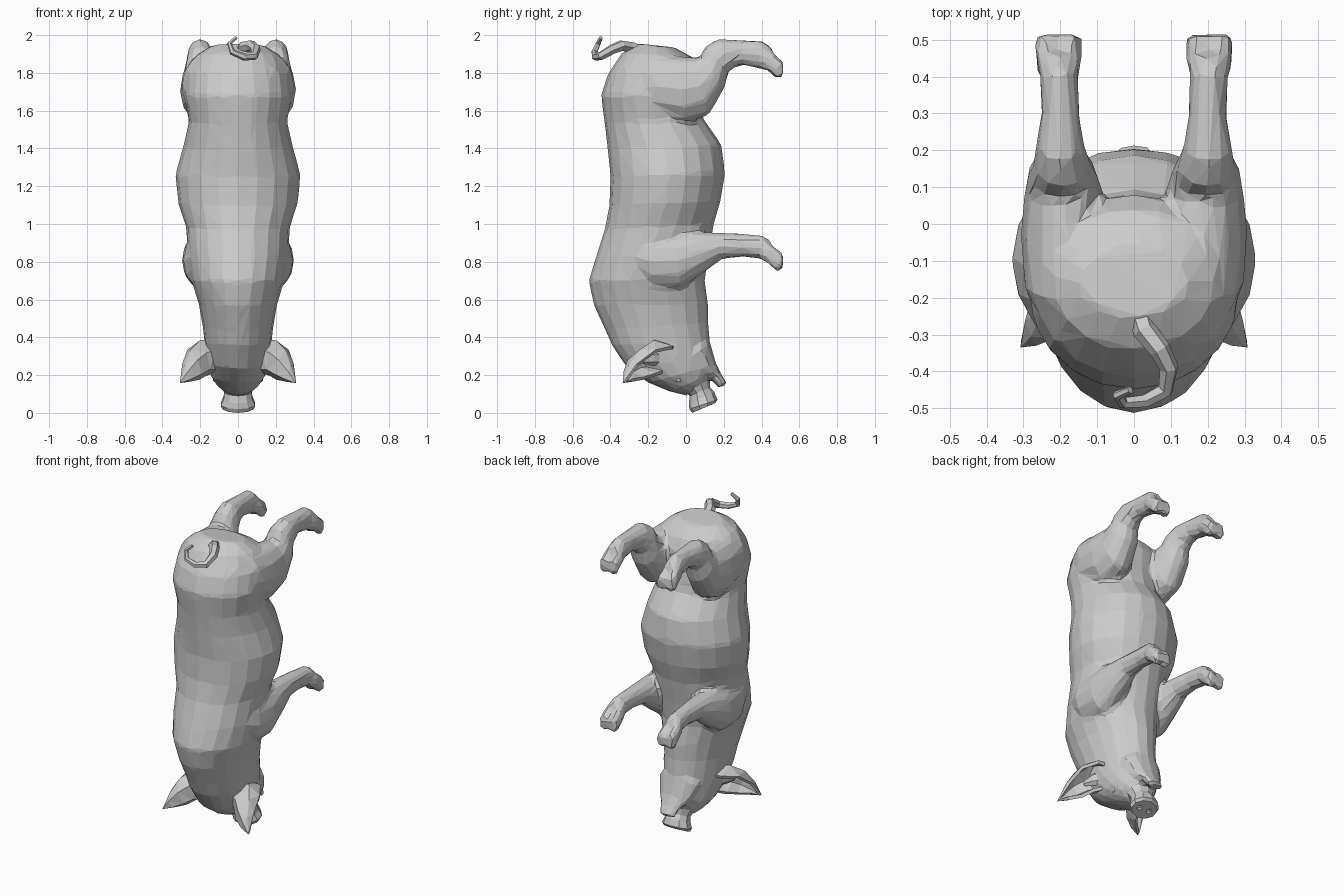
import bpy, bmesh, math
from mathutils import Vector


def make_object(name, bm, mirror=False):
    bmesh.ops.recalc_face_normals(bm, faces=bm.faces)
    mesh = bpy.data.meshes.new(name)
    bm.to_mesh(mesh)
    bm.free()
    ob = bpy.data.objects.new(name, mesh)
    bpy.context.collection.objects.link(ob)
    if mirror:
        mod = ob.modifiers.new("mirror", 'MIRROR')
        mod.use_mirror_merge = False
    return ob


def loft(bm, rings, sides, flip=1):
    """Skin rings given as (back y, back z, belly y, belly z, centre x, half width)."""
    rows = []
    for ya, za, yb, zb, xc, w in rings:
        a, b = Vector((xc * flip, ya, za)), Vector((xc * flip, yb, zb))
        row = []
        for i in range(sides):
            t = 2 * math.pi * i / sides
            row.append(bm.verts.new((a + b) / 2 + (a - b) / 2 * math.cos(t)
                                    + Vector((w * math.sin(t), 0, 0))))
        rows.append(row)
    for r, q in zip(rows, rows[1:]):
        for i in range(sides):
            j = (i + 1) % sides
            bm.faces.new((r[i], r[j], q[j], q[i]))
    bm.faces.new(rows[0])
    bm.faces.new(rows[-1])


def centred(rows):
    return [(a, b, c, d, 0, w) for a, b, c, d, w in rows]


# Torso, neck and head, rump at the top
body_rows = [
    (-.25, 1.955, -.06, 1.935, .14), (-.34, 1.905, .04, 1.88, .225),
    (-.415, 1.79, .08, 1.80, .272), (-.45, 1.68, .07, 1.68, .285),
    (-.43, 1.53, .09, 1.56, .26), (-.415, 1.40, .187, 1.42, .29),
    (-.40, 1.25, .207, 1.27, .332), (-.405, 1.10, .182, 1.12, .317),
    (-.43, .97, .147, 1.0, .275), (-.475, .83, .12, .85, .265),
    (-.515, .70, .10, .70, .245), (-.488, .57, .117, .58, .207),
    (-.428, .44, .117, .48, .187), (-.395, .36, .127, .38, .178),
    (-.31, .235, .13, .31, .165), (-.20, .16, .14, .25, .148),
    (-.09, .115, .13, .20, .118), (.0, .09, .12, .16, .078)]
bm = bmesh.new()
loft(bm, centred(body_rows), 20)

# Lower jaw, parted from the snout
loft(bm, centred([(-.02, .28, .125, .38, .145), (.06, .21, .16, .26, .11),
                  (.13, .185, .19, .20, .07), (.168, .13, .223, .152, .054)]), 10)

# Legs: thigh or shoulder, shank, and a cloven hoof
rear_rows = [
    (-.33, 1.84, -.29, 1.64, .15, .08), (-.20, 1.90, -.15, 1.56, .175, .122),
    (-.05, 1.89, -.01, 1.53, .185, .123), (.04, 1.885, .12, 1.575, .19, .108),
    (.07, 1.88, .205, 1.72, .195, .094), (.10, 1.94, .222, 1.80, .195, .078),
    (.17, 1.98, .257, 1.83, .20, .066), (.30, 1.975, .30, 1.84, .20, .052),
    (.41, 1.97, .395, 1.82, .203, .052), (.465, 1.92, .43, 1.81, .205, .054)]
front_rows = [
    (-.33, .92, -.30, .75, .15, .08), (-.20, .955, -.18, .655, .178, .112),
    (-.05, .96, -.03, .655, .19, .107), (.06, .96, .10, .745, .193, .086),
    (.18, .955, .19, .815, .195, .064), (.30, .95, .30, .825, .20, .052),
    (.41, .94, .39, .815, .203, .052), (.455, .905, .43, .80, .205, .054)]
for side in (-1, 1):
    for rows, dz in ((rear_rows, 0), (front_rows, -1.02)):
        loft(bm, rows, 12, side)
        for x in (.173, .237):
            loft(bm, [(.43, 1.925 + dz, .40, 1.83 + dz, x, .028),
                      (.475, 1.895 + dz, .445, 1.80 + dz, x, .033),
                      (.513, 1.868 + dz, .475, 1.765 + dz, x, .033),
                      (.517, 1.858 + dz, .512, 1.775 + dz, x, .031)], 8, side)
body = make_object("body_and_legs", bm)

# Fuse the body parts into one skin, then reduce to coarse flat facets
fuse = body.modifiers.new("fuse", 'REMESH')
fuse.mode, fuse.voxel_size = 'VOXEL', .013
soft = body.modifiers.new("soften", 'SMOOTH')
soft.factor, soft.iterations = .5, 9
body.modifiers.new("facets", 'DECIMATE').ratio = .028

# Snout with flared disc and two nostril hollows
bm = bmesh.new()
loft(bm, centred([(-.03, .13, .125, .19, .095), (.02, .09, .128, .135, .076),
                  (.015, .05, .15, .11, .08), (.018, .02, .167, .07, .096),
                  (.033, .0, .155, .052, .086)]), 10)
snout = make_object("snout", bm)
bm = bmesh.new()
for side in (-1, 1):
    geo = bmesh.ops.create_icosphere(bm, subdivisions=1, radius=.02)
    bmesh.ops.translate(bm, verts=geo["verts"], vec=(side * .035, .095, .026))
cutter = make_object("nostril_cutter", bm)
cutter.hide_render = True
cut = snout.modifiers.new("nostrils", 'BOOLEAN')
cut.operation, cut.object = 'DIFFERENCE', cutter
bpy.context.view_layer.objects.active = snout
bpy.ops.object.modifier_apply(modifier=cut.name)
bpy.data.objects.remove(cutter)

# Ears: cupped leaves, open to the outside, narrowing to a tip
ear_rows = [
    [(.13, -.06, .35), (.13, -.15, .385), (.12, -.24, .33), (.12, -.22, .23), (.13, -.12, .21)],
    [(.21, -.07, .355), (.20, -.17, .385), (.165, -.265, .32), (.15, -.25, .23), (.17, -.16, .195)],
    [(.268, -.16, .335), (.25, -.245, .335), (.215, -.31, .28), (.185, -.29, .21), (.205, -.23, .175)],
    [(.295, -.26, .26), (.28, -.305, .25), (.265, -.33, .22), (.245, -.32, .18), (.255, -.285, .165)]]
bm = bmesh.new()
grid = [[bm.verts.new(p) for p in row] for row in ear_rows]
for r, q in zip(grid, grid[1:]):
    for i in range(4):
        bm.faces.new((r[i], r[i + 1], q[i + 1], q[i]))
tip = bm.verts.new((.308, -.335, .158))
for i in range(4):
    bm.faces.new((grid[-1][i], grid[-1][i + 1], tip))
bmesh.ops.triangulate(bm, faces=bm.faces)
ears = make_object("ears", bm)
ears.modifiers.new("thickness", 'SOLIDIFY').thickness = .02
ears.modifiers.new("mirror", 'MIRROR').use_mirror_merge = False

# Inner ear folds
bm = bmesh.new()
loft(bm, [(-.10, .33, -.12, .25, .12, .03), (-.16, .33, -.18, .25, .16, .022),
          (-.22, .30, -.23, .26, .185, .012)], 6)
make_object("inner_ear_folds", bm, mirror=True)

# Eyes with a brow ridge above each
bm = bmesh.new()
geo = bmesh.ops.create_icosphere(bm, subdivisions=2, radius=.022)
bmesh.ops.translate(bm, verts=geo["verts"], vec=(.112, -.04, .18))
loft(bm, [(-.075, .20, -.06, .205, .122, .01), (-.07, .17, -.053, .178, .116, .014),
          (-.045, .15, -.035, .163, .10, .012)], 6)
make_object("eyes", bm, mirror=True)

# Curly tail, tapering to its tip
tail_path = [(.01, -.22, 1.90), (.03, -.29, 1.935), (.07, -.34, 1.945), (.095, -.39, 1.925),
             (.085, -.45, 1.89), (.03, -.48, 1.885), (-.03, -.485, 1.91),
             (-.045, -.465, 1.955), (-.01, -.45, 1.987)]
curve = bpy.data.curves.new("tail", 'CURVE')
curve.dimensions = '3D'
curve.bevel_depth, curve.bevel_resolution, curve.use_fill_caps = .036, 1, True
line = curve.splines.new('POLY')
line.points.add(len(tail_path) - 1)
for i, (pt, p) in enumerate(zip(line.points, tail_path)):
    pt.co = (*p, 1)
    pt.radius = 1 - .09 * i
line.use_smooth = False
tail = bpy.data.objects.new("tail", curve)
bpy.context.collection.objects.link(tail)
